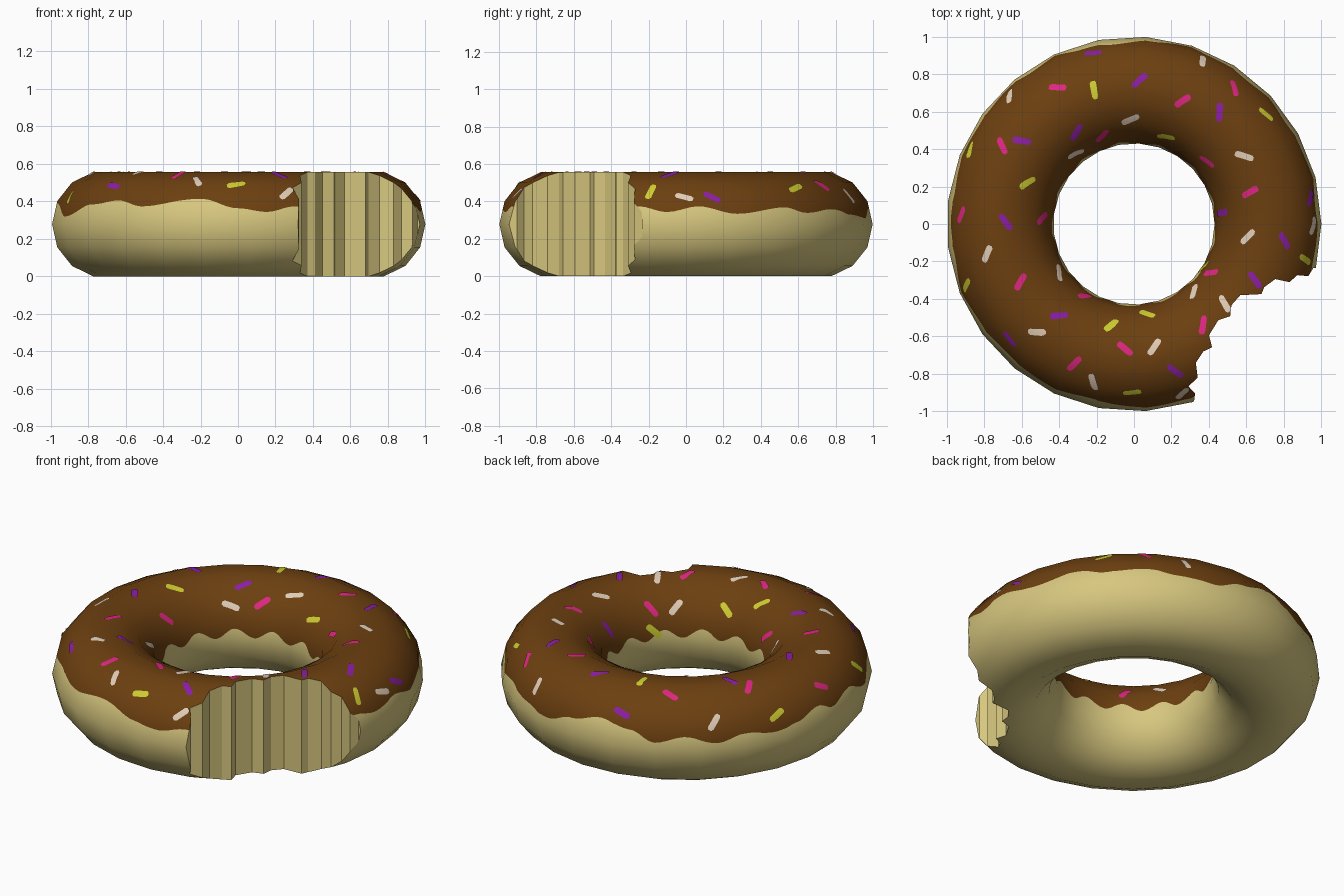
import bpy, math
from mathutils import Vector

if "Cube" in bpy.data.objects:
    bpy.data.objects.remove(bpy.data.objects["Cube"])

R, T = 0.715, 0.285              # ring and tube radii
NU, NV = 25, 14                  # sides round the ring and the tube
ZC = T * math.sin(math.radians(3 * 360 / NV))
STEP = 360 / NV


def material(name, rgb):
    m = bpy.data.materials.new(name)
    m.diffuse_color = (*rgb, 1)
    m.use_nodes = True
    m.node_tree.nodes["Principled BSDF"].inputs["Base Color"].default_value = m.diffuse_color
    return m


dough = material("dough_tan", (0.68, 0.57, 0.21))
icing = material("chocolate_brown", (0.15, 0.05, 0.005))


def polygon_factor(a, sides):
    """Distance to a unit polygon's side at angle a."""
    d = math.tau / sides
    return math.cos(d / 2) / math.cos((a % d) - d / 2)


def surface(u, v, lift=0.0):
    """Point on the faceted ring; u round the ring, v round the tube."""
    rho = T * polygon_factor(v, NV) + lift
    r = (R + rho * math.cos(v)) * polygon_factor(u, NU)
    return Vector((r * math.cos(u), r * math.sin(u), ZC + rho * math.sin(v)))


def smooth_normals(mesh):
    """Round shading on the ring, flat shading on the upright bite walls."""
    normals = [None] * len(mesh.loops)
    for f in mesh.polygons:
        f.use_smooth = True
        for i in f.loop_indices:
            p = mesh.vertices[mesh.loops[i].vertex_index].co
            c = Vector((p.x, p.y, 0)).normalized() * R
            c.z = ZC
            normals[i] = f.normal.copy() if abs(f.normal.z) < 0.03 else (p - c).normalized()
    mesh.normals_split_custom_set(normals)


def make_object(name, verts, faces, mats):
    mesh = bpy.data.meshes.new(name)
    mesh.from_pydata(verts, [], faces)
    for m in mats:
        mesh.materials.append(m)
    ob = bpy.data.objects.new(name, mesh)
    bpy.context.collection.objects.link(ob)
    return ob


# Height of the icing's wavy outer edge at azimuths in degrees
EDGE = [(4, .375), (16, .335), (33, .37), (41, .34), (53, .36), (64, .33), (76, .31),
        (86, .365), (97, .405), (107, .37), (115, .315), (125, .35), (135, .31),
        (144, .35), (154, .325), (163, .345), (172, .39), (179, .345), (188, .39),
        (201, .32), (217, .385), (229, .405), (238, .375), (258, .415), (270, .365),
        (279, .345), (288, .375), (345, .375), (354, .345), (364, .375)]


def outer_edge(deg):
    """Tube angle of the icing's outer edge."""
    a = deg if deg >= 4 else deg + 360
    for (a0, z0), (a1, z1) in zip(EDGE, EDGE[1:]):
        if a0 <= a <= a1:
            t = (1 - math.cos(math.pi * (a - a0) / (a1 - a0))) / 2
            z = z0 + (z1 - z0) * t
            return math.degrees(math.asin((z - ZC) / T))


# Ring: each column keeps the tube corners and adds the two icing edges
verts, faces = [], []
COLS = NU * 8
for i in range(COLS):
    deg = 360 * i / COLS
    u = math.radians(deg)
    va = outer_edge(deg)
    vb = 174 + 5 * math.sin(13 * u + 1)
    rows = [va, max(va + 0.3, STEP)] + [STEP * k for k in range(2, 7)]
    rows += [vb] + [STEP * k for k in range(7, 15)] + [360 + min(va - 0.3, STEP)]
    verts += [surface(u, math.radians(v)) for v in rows]
N = len(rows)
for i in range(COLS):
    for j in range(N):
        a, b = i * N, (i + 1) % COLS * N
        k = (j + 1) % N
        faces.append((a + j, b + j, b + k, a + k))
donut = make_object("donut", verts, faces, [dough, icing])
for n, f in enumerate(donut.data.polygons):
    f.material_index = 1 if n % N < 7 else 0

# Bite: a scalloped prism cut out of the front right
BITE = [(.32, -1.2), (.32, -.95), (.326, -.904), (.29, -.866), (.34, -.82), (.33, -.74),
        (.37, -.68), (.417, -.658), (.40, -.594), (.45, -.513), (.513, -.492), (.52, -.433),
        (.567, -.38), (.68, -.374), (.695, -.337), (.754, -.294), (.829, -.31),
        (.872, -.273), (.93, -.278), (.957, -.235), (1.2, -.235), (1.2, -1.2)]
BITE.reverse()                   # counter-clockwise from above
n = len(BITE)
cv = [(x, y, z) for z in (-0.3, 0.9) for x, y in BITE]
cf = [tuple(range(n))[::-1], tuple(range(n, 2 * n))]
cf += [(i, (i + 1) % n, n + (i + 1) % n, n + i) for i in range(n)]
area = sum(BITE[i][0] * BITE[(i + 1) % n][1] - BITE[(i + 1) % n][0] * BITE[i][1] for i in range(n))
if area < 0:
    cf = [f[::-1] for f in cf]
cutter = make_object("bite_cutter", cv, cf, [dough, icing])
cutter.hide_render = True
mod = donut.modifiers.new("bite", 'BOOLEAN')
mod.operation, mod.solver, mod.object = 'DIFFERENCE', 'EXACT', cutter
bpy.context.view_layer.objects.active = donut
bpy.ops.object.modifier_apply(modifier=mod.name)
bpy.data.objects.remove(cutter)
smooth_normals(donut.data)


# Sprinkles: thin rounded strips laid on the icing, given as x, y, direction in plan
def sprinkles(name, rgb, places, length=0.1, width=0.034):
    verts, faces = [], []
    for x, y, deg in places:
        u, r = math.atan2(y, x), math.hypot(x, y)
        v = math.acos(max(-0.98, min(0.98, (r - R) / T)))
        d = math.radians(deg) - u
        along = Vector((math.sin(d), -math.cos(d) / max(0.3, math.sin(v)))).normalized()
        side = Vector((-along.y, along.x))
        base = len(verts)
        for i in range(9):
            s = i / 4 - 1
            w = width / 2 * (0.55 if i in (0, 8) else 1)
            for t in (-w, 0, w):
                q = along * s * length / 2 + side * t
                verts.append(surface(u + q.x / r, v + q.y / T, 0.004))
        for i in range(8):
            for j in range(2):
                a = base + 3 * i + j
                faces.append((a, a + 3, a + 4, a + 1))
    ob = make_object(name + "_sprinkles", verts, faces, [material(name, rgb)])
    if ob.data.polygons[0].normal.z < 0:
        ob.data.flip_normals()
    smooth_normals(ob.data)


sprinkles("purple", (.26, .013, .38), [
    (-.22, .92, 0), (.03, .77, 40), (-.31, .49, 60), (-.6, .445, -10), (.46, .6, 88),
    (-.69, .01, -55), (-.4, -.49, 5), (-.67, -.62, -55), (.22, -.79, -35), (.47, .06, 15),
    (.81, -.09, -60), (.65, -.3, -55), (.95, .14, 80)])
sprinkles("pink", (.73, .02, .22), [
    (-.41, .735, -5), (.26, .66, 35), (.54, .73, -75), (-.71, .42, -65), (-.17, .47, 50),
    (.39, .335, -30), (.62, .17, 30), (-.49, .03, 45), (-.93, .05, 65), (-.61, -.31, 60),
    (-.26, -.385, 0), (.41, -.26, 10), (-.32, -.75, 45), (-.05, -.67, -40), (.37, -.54, 80)])
sprinkles("cream", (.75, .61, .48), [
    (.37, .88, 85), (-.67, .69, 80), (-.02, .56, 20), (-.31, .375, 25), (.59, .365, -20),
    (-.79, -.16, 65), (.61, -.07, 45), (-.4, -.26, -80), (-.52, -.58, 0), (.11, -.66, 55),
    (.485, -.425, -60), (-.22, -.85, -70), (.32, -.36, 75), (.26, -.91, 45), (.96, -.01, 80)])
sprinkles("yellow", (.61, .61, .03), [
    (-.215, .72, -80), (.71, .59, -35), (.17, .465, -5), (-.57, .22, 30), (-.88, .4, 80),
    (-.12, -.54, 40), (.07, -.48, -20), (.34, -.21, 40), (-.9, -.33, 70), (-.01, -.905, 10),
    (.92, -.19, -35)])
